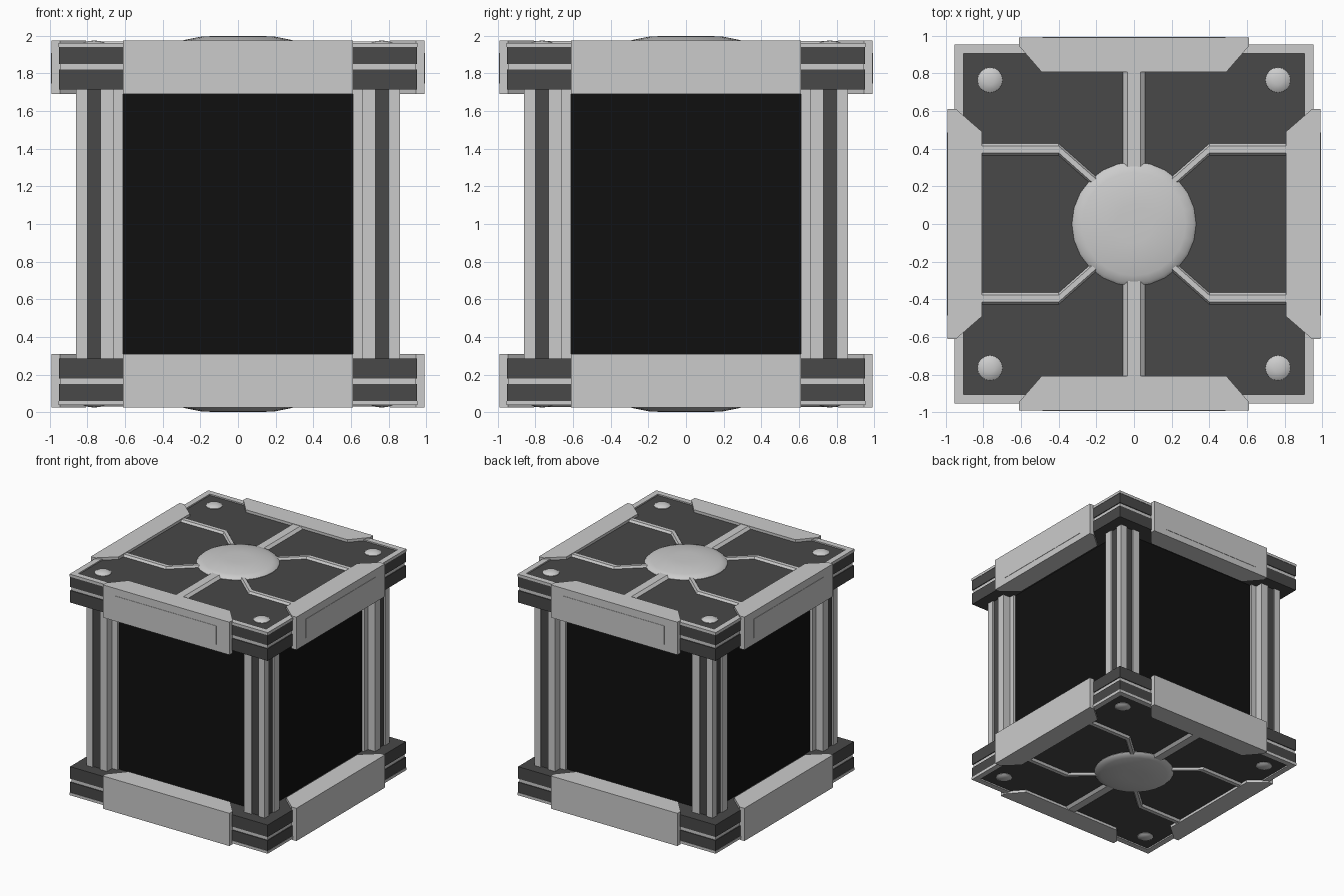
import bpy, bmesh
from math import pi, radians
from mathutils import Matrix, Vector

if "Cube" in bpy.data.objects:
    bpy.data.objects.remove(bpy.data.objects["Cube"])

# All geometry is written around the crate centre; objects are lifted by 1 unit.


def material(name, v):
    m = bpy.data.materials.new(name)
    m.diffuse_color = (v, v, v, 1)
    m.use_nodes = True
    m.node_tree.nodes["Principled BSDF"].inputs["Base Color"].default_value = m.diffuse_color
    return m


DARK = material("dark_metal", 0.065)
BLACK = material("black_glass", 0.005)
MID = material("mid_grey", 0.67)
LABEL = material("label_grey", 0.54)

ONE = Matrix.Identity(4)
FLIP_X = Matrix.Diagonal((-1, 1, 1, 1))
FLIP_Y = Matrix.Diagonal((1, -1, 1, 1))
FLIP_Z = Matrix.Diagonal((1, 1, -1, 1))
TURNS = [Matrix.Rotation(i * pi / 2, 4, 'Z') for i in range(4)]
TOP_BOTTOM = [ONE, FLIP_Z]
BOTH_TURNS = [f @ t for f in TOP_BOTTOM for t in TURNS]
QUADS = [ONE, FLIP_X, FLIP_Y, FLIP_X @ FLIP_Y]
BOTH_QUADS = [f @ q for f in TOP_BOTTOM for q in QUADS]


def finish(name, bm, copies=(ONE,), mat=None, smooth=False):
    """Repeat the geometry through the given matrices and make one object."""
    src = bpy.data.meshes.new("tmp")
    bm.to_mesh(src)
    bm.free()
    out = bmesh.new()
    for m in copies:
        c = src.copy()
        c.transform(m)
        out.from_mesh(c)
        bpy.data.meshes.remove(c)
    bpy.data.meshes.remove(src)
    bmesh.ops.recalc_face_normals(out, faces=out.faces[:])
    me = bpy.data.meshes.new(name)
    out.to_mesh(me)
    out.free()
    ob = bpy.data.objects.new(name, me)
    ob.location.z = 1
    bpy.context.collection.objects.link(ob)
    if mat:
        me.materials.append(mat)
    if smooth:
        bpy.ops.object.select_all(action='DESELECT')
        ob.select_set(True)
        bpy.context.view_layer.objects.active = ob
        bpy.ops.object.shade_smooth_by_angle(angle=radians(35))
    return ob


def boxes(*ranges):
    bm = bmesh.new()
    for lo, hi in ranges:
        lo, hi = Vector(lo), Vector(hi)
        s = hi - lo
        bmesh.ops.create_cube(bm, size=1, matrix=Matrix.Translation(
            (lo + hi) / 2) @ Matrix.Diagonal((s.x, s.y, s.z, 1)))
    return bm


def slab(half, z0, z1):
    return ((-half, -half, z0), (half, half, z1))


def loft(sections):
    bm = bmesh.new()
    rows = [[bm.verts.new(p) for p in s] for s in sections]
    n = len(rows[0])
    for a, b in zip(rows, rows[1:]):
        for i in range(n):
            j = (i + 1) % n
            bm.faces.new((a[i], a[j], b[j], b[i]))
    bm.faces.new(rows[0])
    bm.faces.new(rows[-1])
    return bm


def lathe(profile, steps, centre=(0, 0, 0)):
    bm = bmesh.new()
    vs = [bm.verts.new((r, 0, z)) for r, z in profile]
    es = [bm.edges.new(p) for p in zip(vs, vs[1:])]
    bmesh.ops.spin(bm, geom=vs + es, cent=(0, 0, 0), axis=(0, 0, 1),
                   angle=2 * pi, steps=steps)
    bmesh.ops.remove_doubles(bm, verts=bm.verts[:], dist=1e-4)
    bmesh.ops.translate(bm, verts=bm.verts[:], vec=centre)
    return bm


# Black inner cube
finish("core", boxes(slab(0.77, -0.72, 0.72)), mat=BLACK)

# Corner pillars: recessed base, dark groove body, light strips
H = 0.72
finish("pillar_base", boxes(((.61, .61, -H), (.79, .79, H))), QUADS)
finish("pillar_groove", boxes(((.67, .67, -H), (.845, .845, H))), QUADS, DARK)
finish("pillar_strips", boxes(((.80, .80, -H), (.86, .86, H)),
                              ((.66, .70, -H), (.73, .86, H)),
                              ((.70, .66, -H), (.86, .73, H))), QUADS)

# End plates with a light stripe round the middle and a raised rim
finish("end_plate", boxes(slab(.952, .715, .82), slab(.952, .85, .94),
                          slab(.91, .93, .952)), TOP_BOTTOM, DARK)
finish("plate_stripe", boxes(slab(.945, .815, .855)), TOP_BOTTOM)
finish("plate_rim", boxes(((-.955, -.955, .94), (.905, -.905, .963))),
       BOTH_TURNS, MID)

# Edge guards with chamfered inner ends, plus label panels on the upper ones
outline = [(-.61, -.99), (.61, -.99), (.61, -.945), (.49, -.807),
           (-.49, -.807), (-.61, -.945)]
finish("edge_guard", loft([[(x, y, z) for x, y in outline]
                           for z in (.69, .975)]), BOTH_TURNS, MID)
finish("guard_label", boxes(((-.485, -.993, .747), (.485, -.98, .91))),
       TURNS, LABEL)

# Raised ribs: straight ones front and back, bent ones to the sides
finish("main_rib", loft([[(o, y, z) for o, z in
                          ((-.073, .94), (-.035, .972), (.035, .972), (.073, .94))]
                         for y in (.25, .82)]),
       [f @ m for f in TOP_BOTTOM for m in (ONE, FLIP_Y)])
finish("bent_rib", loft([[(x, y + o, z) for o, z in
                          ((-.04, .94), (-.018, .97), (.018, .97), (.04, .94))]
                         for x, y in ((.82, .396), (.40, .396), (.19, .21))]),
       BOTH_QUADS)

# Central hub and corner studs
finish("hub", lathe([(0, .93), (.33, .93), (.33, .955), (.315, .97), (.275, .98),
                     (.195, .996), (.10, 1.0), (0, 1.0)], 24),
       TOP_BOTTOM, smooth=True)
finish("stud", lathe([(0, .94), (.068, .94), (.066, .956), (.05, .967),
                      (.026, .973), (0, .975)], 16, (.765, .765, 0)),
       BOTH_QUADS, smooth=True)
